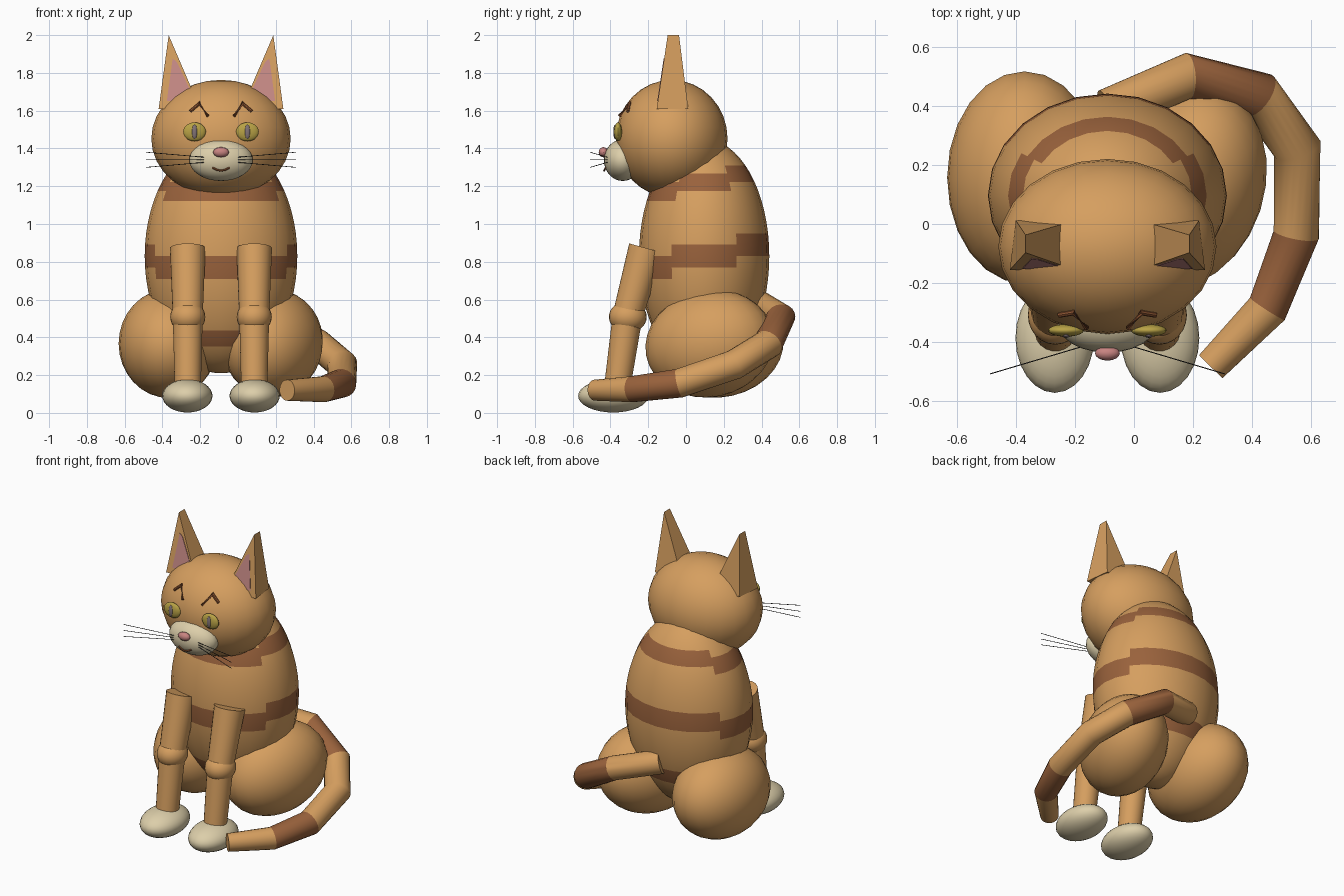
import bpy, bmesh, math
from mathutils import Vector, Euler, Matrix

cube = bpy.data.objects.get("Cube")
if cube:
    bpy.data.objects.remove(cube, do_unlink=True)

MID = -0.09  # the cat's own centre line


def material(name, r, g, b):
    m = bpy.data.materials.new(name)
    m.use_nodes = True
    m.diffuse_color = (r, g, b, 1)
    m.node_tree.nodes["Principled BSDF"].inputs["Base Color"].default_value = (r, g, b, 1)
    return m


ORANGE = material("orange_fur", 0.67, 0.345, 0.115)
BROWN = material("brown_stripe", 0.32, 0.122, 0.045)
CREAM = material("cream_fur", 0.72, 0.62, 0.40)
EAR_PINK = material("ear_pink", 0.58, 0.26, 0.24)
NOSE_PINK = material("nose_pink", 0.58, 0.23, 0.22)
EYE = material("eye_gold", 0.48, 0.36, 0.06)
PUPIL = material("pupil_grey", 0.22, 0.17, 0.18)
BROW = material("brow_brown", 0.30, 0.10, 0.035)
BLACK = material("whisker_black", 0.025, 0.025, 0.025)


def finish(bm, name, mats, smooth=True):
    bmesh.ops.recalc_face_normals(bm, faces=bm.faces)
    me = bpy.data.meshes.new(name)
    bm.to_mesh(me)
    bm.free()
    for m in mats:
        me.materials.append(m)
    ob = bpy.data.objects.new(name, me)
    bpy.context.collection.objects.link(ob)
    if smooth:
        bpy.ops.object.select_all(action='DESELECT')
        ob.select_set(True)
        bpy.context.view_layer.objects.active = ob
        bpy.ops.object.shade_smooth_by_angle(angle=math.radians(35))
    return ob


def ellipsoid(name, centre, radii, mats, rot=(0, 0, 0), segs=24, rings=16, rule=None):
    bm = bmesh.new()
    bmesh.ops.create_uvsphere(bm, u_segments=segs, v_segments=rings, radius=1)
    if rule:
        for f in bm.faces:
            f.material_index = rule(f.calc_center_median())
    turn = Euler([math.radians(a) for a in rot]).to_matrix().to_4x4()
    bm.transform(Matrix.Translation(centre) @ turn @ Matrix.Diagonal((*radii, 1)))
    return finish(bm, name, mats)


def tube(name, points, radii, mats, sides=16, colours=None):
    """Sweep a circle along a path with mitred corners, one colour per segment."""
    pts = [Vector(p) for p in points]
    dirs = [(b - a).normalized() for a, b in zip(pts, pts[1:])]
    bm = bmesh.new()
    side = dirs[0].orthogonal().normalized()
    rings = []
    for i, p in enumerate(pts):
        before, after = dirs[max(i - 1, 0)], dirs[min(i, len(dirs) - 1)]
        plane = (before + after).normalized()
        side = (side - before * side.dot(before)).normalized()
        up = before.cross(side)
        ring = []
        for k in range(sides):
            a = math.tau * k / sides
            v = (side * math.cos(a) + up * math.sin(a)) * radii[i]
            v -= before * (v.dot(plane) / before.dot(plane))
            ring.append(bm.verts.new(p + v))
        rings.append(ring)
    for i, (r, s) in enumerate(zip(rings, rings[1:])):
        for k in range(sides):
            n = (k + 1) % sides
            f = bm.faces.new((r[k], r[n], s[n], s[k]))
            f.material_index = colours[i] if colours else 0
    bm.faces.new(rings[0])
    bm.faces.new(rings[-1])
    return finish(bm, name, mats)


def stripes(c):
    """Two-ring bands that step up one ring towards the side and the back."""
    flat = math.hypot(c.x, c.y)
    ring = math.floor(math.atan2(c.z, flat) * 32 / math.pi)
    facing = c.y / flat
    step = 0 if facing < -0.5 else 1 if facing < 0.5 else 2
    return int(ring - step in (5, 6, -1, -2, -8, -9))


# Trunk, head and muzzle
ellipsoid("body", (MID, 0.096, 0.83), (0.404, 0.345, 0.62), [ORANGE, BROWN],
          rings=32, rule=stripes)
ellipsoid("head", (MID, -0.076, 1.452), (0.369, 0.296, 0.311), [ORANGE])
ellipsoid("muzzle", (MID, -0.335, 1.338), (0.168, 0.1, 0.11), [CREAM])
ellipsoid("nose", (MID, -0.437, 1.38), (0.042, 0.025, 0.027), [NOSE_PINK], segs=16, rings=10)
tube("mouth", [(MID - 0.045, -0.425, 1.298), (MID - 0.02, -0.432, 1.286), (MID, -0.434, 1.282),
               (MID + 0.02, -0.432, 1.286), (MID + 0.045, -0.425, 1.298)],
     [0.005] * 5, [BROW], sides=8)

# Haunches, slightly uneven as the cat leans
ellipsoid("left_thigh", (0.185, 0.125, 0.367), (0.255, 0.35, 0.283), [ORANGE], rot=(11, 0, -18))
ellipsoid("right_thigh", (-0.37, 0.157, 0.367), (0.262, 0.36, 0.287), [ORANGE], rot=(4, 0, 0))

for label, s in (("left", 1), ("right", -1)):
    def at(dx, y, z):
        return (MID + s * dx, y, z)

    # Front leg
    tube(label + "_upper_leg", [at(0.176, -0.21, 0.872), at(0.176, -0.31, 0.51)],
         [0.095, 0.08], [ORANGE], sides=20)
    ellipsoid(label + "_knee", at(0.176, -0.308, 0.508), (0.093, 0.1, 0.085), [ORANGE])
    tube(label + "_lower_leg", [at(0.176, -0.31, 0.51), at(0.176, -0.365, 0.13)],
         [0.08, 0.07], [ORANGE], sides=20)
    ellipsoid(label + "_paw", at(0.178, -0.385, 0.09), (0.133, 0.186, 0.088), [CREAM])

    # Ear: a wedge rising to a short ridge
    bm = bmesh.new()
    base = [bm.verts.new(at(*p)) for p in ((0.33, -0.155, 1.61), (0.11, -0.155, 1.61),
                                           (0.11, 0.012, 1.61), (0.31, 0.012, 1.61))]
    front, back = [bm.verts.new(at(0.277, y, 2.0)) for y in (-0.097, -0.037)]
    for face in (base, (base[0], base[1], front), (base[2], base[3], back),
                 (base[1], base[2], back, front), (base[3], base[0], front, back)):
        bm.faces.new(face)
    finish(bm, label + "_ear", [ORANGE], smooth=False)

    # Inner ear: thin plate on the sloping front
    bm = bmesh.new()
    outline = []
    for dx, z in ((0.287, 1.65), (0.135, 1.65), (0.235, 1.86), (0.256, 1.875)):
        outline.append((dx, -0.155 + 0.149 * (z - 1.61), z))
    lo = [bm.verts.new(at(*p)) for p in outline]
    hi = [bm.verts.new(at(p[0], p[1] - 0.003, p[2])) for p in outline]
    bm.faces.new(lo)
    bm.faces.new(hi)
    for k in range(4):
        n = (k + 1) % 4
        bm.faces.new((lo[k], lo[n], hi[n], hi[k]))
    finish(bm, label + "_inner_ear", [EAR_PINK], smooth=False)

    # Eye, pupil and brow
    ellipsoid(label + "_eye", at(0.14, -0.36, 1.488), (0.06, 0.021, 0.05), [EYE])
    ellipsoid(label + "_pupil", at(0.14, -0.376, 1.488), (0.015, 0.009, 0.038), [PUPIL],
              segs=12, rings=10)
    tube(label + "_brow", [at(0.163, -0.308, 1.597), at(0.115, -0.3, 1.638),
                           at(0.07, -0.352, 1.573)], [0.009] * 3, [BROW], sides=8)

    # Whiskers fan out from the muzzle
    for name, k in (("top", 1), ("middle", 0), ("bottom", -1)):
        tube(f"{label}_{name}_whisker", [at(0.07, -0.41, 1.34 + 0.012 * k),
                                         at(0.397, -0.507, 1.34 + 0.04 * k)],
             [0.0018] * 2, [BLACK], sides=6)

# Tail, curling round the left side to the front paws
tube("tail", [(-0.09, 0.383, 0.575), (0.18, 0.5, 0.505), (0.422, 0.435, 0.365),
              (0.552, 0.255, 0.255), (0.549, -0.035, 0.157), (0.451, -0.287, 0.125),
              (0.26, -0.482, 0.12)],
     [0.075, 0.075, 0.079, 0.079, 0.077, 0.069, 0.056], [ORANGE, BROWN],
     sides=20, colours=(0, 1, 0, 0, 1, 0))
